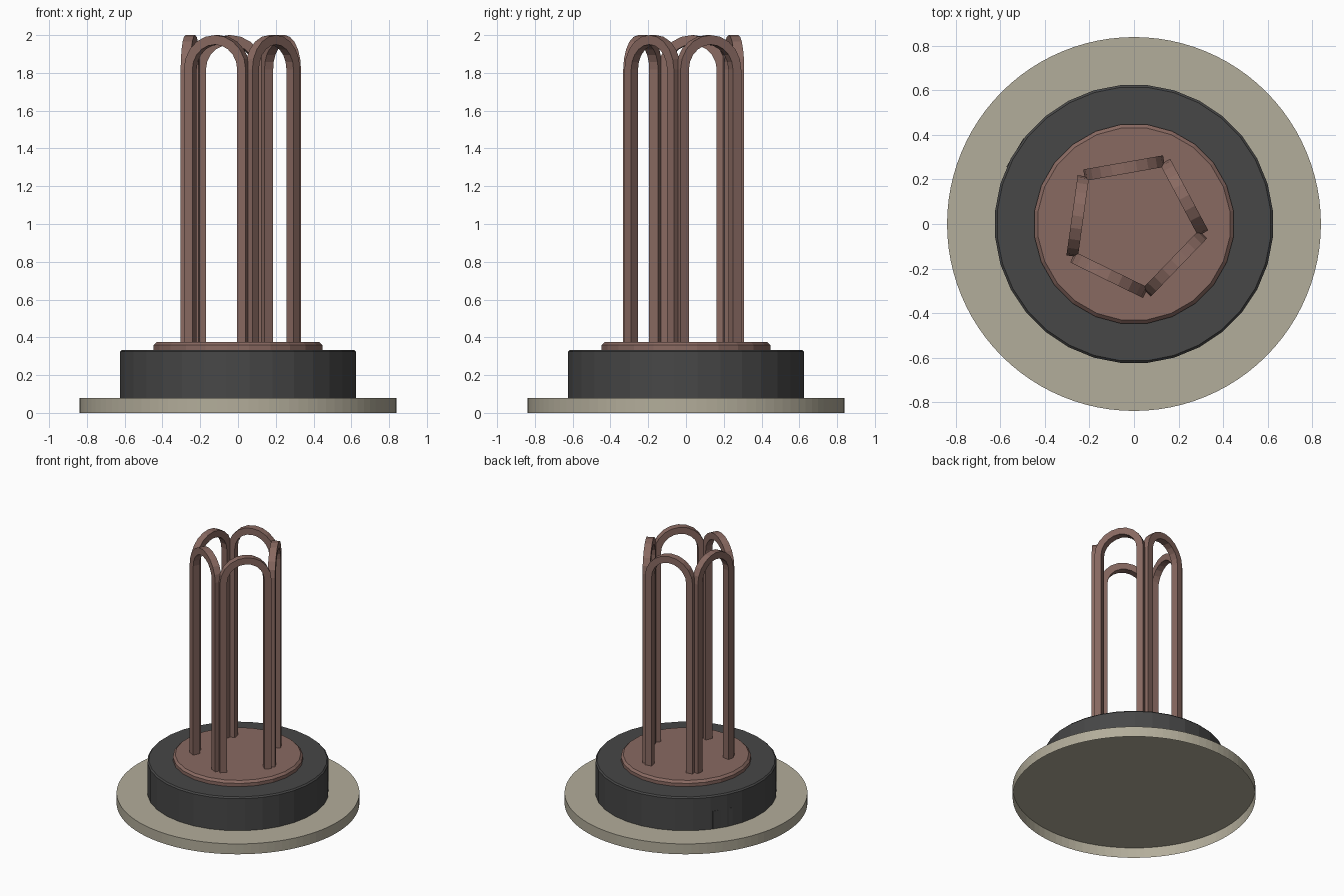
import bpy, bmesh, math
from mathutils import Matrix, Vector

if "Cube" in bpy.data.objects:
    bpy.data.objects.remove(bpy.data.objects["Cube"])


def material(name, rgb):
    m = bpy.data.materials.new(name)
    m.diffuse_color = (*rgb, 1.0)
    m.use_nodes = True
    m.node_tree.nodes["Principled BSDF"].inputs["Base Color"].default_value = m.diffuse_color
    return m


STONE = material("warm_grey", (0.45, 0.418, 0.325))
DARK = material("charcoal", (0.063, 0.063, 0.063))
COPPER = material("dull_copper", (0.25, 0.142, 0.12))


def finish(name, bm, mat):
    me = bpy.data.meshes.new(name)
    bm.to_mesh(me)
    bm.free()
    me.materials.append(mat)
    ob = bpy.data.objects.new(name, me)
    bpy.context.collection.objects.link(ob)
    return ob


def disc(name, radius, z0, z1, sides, mat, chamfer=0.0, turn=0.0, open_below=False):
    """Upright round slab, optionally chamfered on the top rim or open underneath."""
    bm = bmesh.new()
    bmesh.ops.create_cone(bm, cap_ends=True, segments=sides, radius1=radius,
                          radius2=radius, depth=z1 - z0,
                          matrix=Matrix.Translation((0, 0, (z0 + z1) / 2))
                          @ Matrix.Rotation(turn, 4, 'Z'))
    if chamfer:
        rim = [e for e in bm.edges if all(v.co.z > z1 - 1e-4 for v in e.verts)]
        bmesh.ops.bevel(bm, geom=rim, offset=chamfer, segments=1, affect='EDGES')
    bmesh.ops.recalc_face_normals(bm, faces=bm.faces)
    if open_below:
        under = [f for f in bm.faces if f.normal.z < -0.9]
        bmesh.ops.delete(bm, geom=under, context='FACES_ONLY')
    return finish(name, bm, mat)


def hoop(name, angle, dist=0.255, length=0.364, bar=0.05, width=0.052,
         z0=0.34, top=2.0, segs=10):
    """Square bar bent into a tall arch, facing outward at the given angle."""
    r = length / 2
    spring = top - r
    # path stations: position on arch (direction) and height of its centre
    stations = [((1, 0), z0)]
    for i in range(segs + 1):
        a = math.pi * i / segs
        stations.append(((math.cos(a), math.sin(a)), spring))
    stations.append(((-1, 0), z0))
    place = Matrix.Rotation(angle, 4, 'Z') @ Matrix.Translation((dist, 0, 0))
    bm = bmesh.new()
    rings = []
    for (c, s), z in stations:
        ring = []
        for rad, x in ((r, -1), (r, 1), (r - bar, 1), (r - bar, -1)):
            co = Vector((x * width / 2, rad * c, z + rad * s))
            ring.append(bm.verts.new(place @ co))
        rings.append(ring)
    for a, b in zip(rings, rings[1:]):
        for k in range(4):
            n = (k + 1) % 4
            bm.faces.new((a[k], a[n], b[n], b[k]))
    bm.faces.new(rings[0])
    bm.faces.new(rings[-1])
    bmesh.ops.recalc_face_normals(bm, faces=bm.faces)
    return finish(name, bm, COPPER)


# stacked base: the plate is a shallow shell, open underneath
disc("base_plate", 0.84, 0.0, 0.079, 96, STONE, open_below=True)
disc("base_body", 0.627, 0.08, 0.334, 32, DARK, 0.01, math.pi / 32)
disc("top_disc", 0.451, 0.32, 0.375, 24, COPPER, 0.016, math.pi / 24)

# small flush block at the back left of the body
bm = bmesh.new()
bmesh.ops.create_cube(bm, size=1.0,
                      matrix=Matrix.Rotation(math.radians(149), 4, 'Z')
                      @ Matrix.Translation((0.574, 0, 0.149))
                      @ Matrix.Diagonal((0.1, 0.15, 0.136, 1)))
finish("side_block", bm, DARK)

# ring of five tall hoops
for i in range(5):
    hoop(f"hoop_{i + 1}", math.radians(28 + 72 * i))
